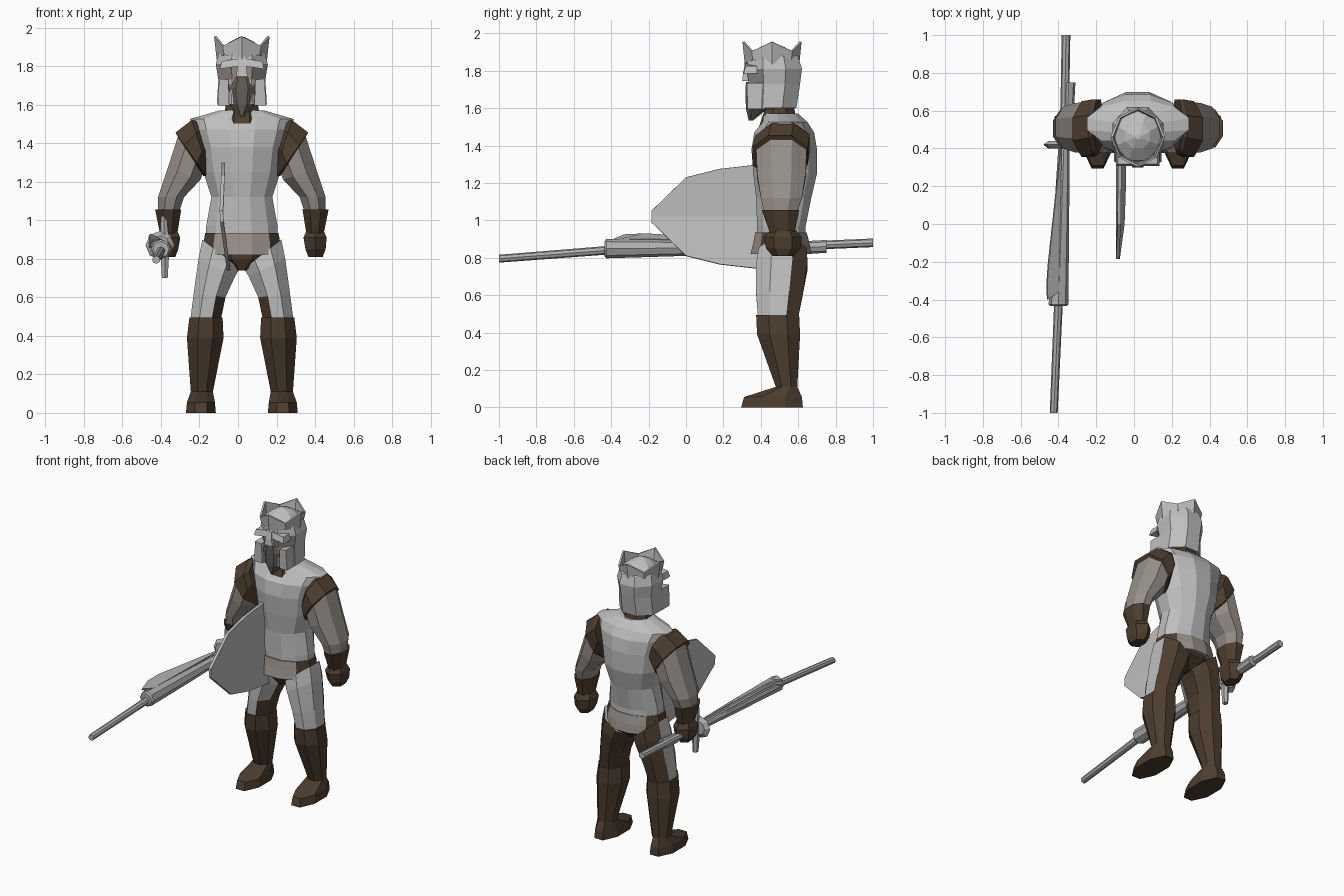
import bpy, bmesh
from math import cos, sin, pi
from mathutils import Vector

if "Cube" in bpy.data.objects:
    bpy.data.objects.remove(bpy.data.objects["Cube"])

CX = 0.02  # body centre line


def material(name, rgb):
    m = bpy.data.materials.new(name)
    m.use_nodes = True
    m.diffuse_color = (*rgb, 1)
    m.node_tree.nodes["Principled BSDF"].inputs["Base Color"].default_value = (*rgb, 1)
    return m


ARMOUR = material("pale armour", (0.52, 0.52, 0.52))
CLOTH = material("taupe cloth", (0.31, 0.28, 0.255))
LEATHER = material("brown leather", (0.075, 0.047, 0.028))
BEARD = material("dark beard", (0.13, 0.115, 0.1))
STEEL = material("weapon steel", (0.43, 0.43, 0.43))


def finish(name, bm, mats, rule=None, thick=0):
    """Turn a bmesh into a flat shaded object, colouring faces by a rule."""
    bmesh.ops.recalc_face_normals(bm, faces=bm.faces)
    bm.normal_update()
    if rule:
        for f in bm.faces:
            f.material_index = rule(f.calc_center_median(), f.normal)
    me = bpy.data.meshes.new(name)
    bm.to_mesh(me)
    bm.free()
    ob = bpy.data.objects.new(name, me)
    bpy.context.collection.objects.link(ob)
    for m in mats:
        me.materials.append(m)
    if thick:
        mod = ob.modifiers.new("thickness", "SOLIDIFY")
        mod.thickness, mod.offset = thick, 0
    return ob


def skin(bm, loops):
    for a, b in zip(loops, loops[1:]):
        for i in range(len(a)):
            j = (i + 1) % len(a)
            bm.faces.new((a[i], a[j], b[j], b[i]))
    bm.faces.new(loops[0])
    bm.faces.new(loops[-1])


def loft(name, rings, mats, n=8, side=1, rule=None):
    """Rings are (x0, z0, x1, z1, y0, y1): ends of a slanted section plus its depth."""
    bm = bmesh.new()
    loops = []
    k = 1 / cos(pi / n)
    for x0, z0, x1, z1, y0, y1 in rings:
        loop = []
        for i in range(n):
            t = 2 * pi * (i + 0.5) / n
            u, v = 0.5 + 0.5 * k * cos(t), 0.5 + 0.5 * k * sin(t)
            loop.append(bm.verts.new((CX + side * (x0 + (x1 - x0) * u),
                                      y0 + (y1 - y0) * v, z0 + (z1 - z0) * u)))
        loops.append(loop)
    skin(bm, loops)
    return finish(name, bm, mats, rule)


def stack(name, rows, mats, n=8, rule=None):
    """Level symmetric sections: (height, half width, front, back)."""
    return loft(name, [(-w, z, w, z, a, b) for z, w, a, b in rows], mats, n, 1, rule)


def rod(name, stations, mat, n=8):
    """Tube through (x, y, z, radius) stations running along y."""
    bm = bmesh.new()
    loops = [[bm.verts.new((x + r * cos(2 * pi * i / n), y, z + r * sin(2 * pi * i / n)))
              for i in range(n)] for x, y, z, r in stations]
    skin(bm, loops)
    return finish(name, bm, [mat])


def plate(name, polys, mat, thick):
    bm = bmesh.new()
    for p in polys:
        bm.faces.new([bm.verts.new(q) for q in p])
    bmesh.ops.remove_doubles(bm, verts=bm.verts, dist=0.001)
    return finish(name, bm, [mat], thick=thick)


# Torso, collar, belt and hips
stack("torso", [(0.88, .185, .38, .64), (0.97, .185, .38, .64), (1.12, .158, .375, .67),
                (1.25, .20, .36, .70), (1.38, .22, .35, .70), (1.47, .25, .365, .685),
                (1.525, .27, .41, .65), (1.57, .115, .42, .60)], [ARMOUR], 12)
stack("neck", [(1.50, .10, .39, .60), (1.59, .085, .42, .58), (1.70, .085, .40, .57)], [LEATHER])
stack("belt", [(0.82, .20, .345, .67), (0.88, .20, .36, .66), (0.935, .19, .37, .645)],
      [CLOTH, LEATHER], 12, lambda c, n: int(abs(c.x - CX) > .155))
stack("hips", [(0.74, .03, .43, .56), (0.80, .13, .40, .64), (0.90, .185, .39, .64)], [LEATHER])

for side, label in ((1, "left_"), (-1, "right_")):
    # Arm with shoulder band, sleeve, cuff and fist
    loft(label + "shoulder_band", [(.18, 1.33, .235, 1.515, .40, .66),
                                   (.185, 1.29, .26, 1.52, .37, .66),
                                   (.185, 1.23, .345, 1.455, .355, .65),
                                   (.20, 1.23, .33, 1.43, .38, .64)], [LEATHER], 8, side)
    loft(label + "sleeve", [(.20, 1.25, .33, 1.44, .375, .645), (.215, 1.21, .385, 1.27, .38, .64),
                            (.30, 1.12, .435, 1.12, .40, .62), (.33, 1.03, .435, 1.03, .42, .59)],
         [CLOTH], 8, side)
    loft(label + "cuff", [(.315, 1.055, .45, 1.055, .405, .605), (.335, .93, .425, .93, .45, .58)],
         [LEATHER], 8, side)
    loft(label + "fist", [(.335, .945, .425, .945, .46, .58), (.32, .91, .44, .91, .43, .605),
                          (.33, .85, .435, .85, .44, .60), (.345, .81, .42, .81, .47, .57)],
         [LEATHER], 6, side)
    # Leg: plated in front and outside, leather behind and inside
    loft(label + "thigh", [(.01, .75, .205, .90, .39, .645), (.035, .71, .225, .80, .375, .65),
                           (.085, .60, .25, .62, .375, .625), (.11, .48, .268, .48, .385, .60)],
         [ARMOUR, LEATHER], 8, side,
         lambda c, n, s=side: int(n.y > .3 or (s * n.x < -.8)))
    loft(label + "boot", [(.10, .495, .272, .495, .375, .605), (.095, .39, .285, .39, .38, .61),
                          (.15, .11, .265, .11, .48, .595), (.14, .055, .285, .055, .31, .62),
                          (.135, .0, .29, .0, .295, .625)], [LEATHER], 8, side)

# Helmet with an open face band
stack("helmet", [(1.60, .13, .335, .59), (1.73, .122, .335, .61), (1.81, .135, .325, .62),
                 (1.875, .118, .335, .60), (1.925, .065, .40, .53), (1.95, .015, .45, .47)],
      [ARMOUR, CLOTH], 8,
      lambda c, n: int(1.73 < c.z < 1.81 and c.y < .40))

# Crown: a flaring rim rising to four points
bm = bmesh.new()
low, high = [], []
for i in range(8):
    a = i * pi / 4
    peak = i % 2 == 0
    r = 1 if peak else .98
    low.append(bm.verts.new((CX + .125 * cos(a), .46 + .14 * sin(a), 1.835 if peak else 1.86)))
    high.append(bm.verts.new((CX + .138 * r * cos(a), .46 + .152 * r * sin(a),
                              1.955 if peak else 1.905)))
for i in range(8):
    j = (i + 1) % 8
    bm.faces.new((low[i], low[j], high[j], high[i]))
finish("crown_rim", bm, [ARMOUR], thick=.012)

# Beard, nose guard and brow plates
stack("beard", [(1.535, .008, .335, .36), (1.60, .062, .32, .44), (1.69, .078, .318, .44),
                (1.74, .05, .32, .44)], [BEARD])
stack("nose_guard", [(1.745, .03, .30, .36), (1.79, .024, .305, .36), (1.85, .016, .318, .36)],
      [ARMOUR], 4)
for side, label in ((1, "left_"), (-1, "right_")):
    loft(label + "brow", [(.01, 1.80, .115, 1.785, .308, .38), (.015, 1.84, .105, 1.825, .318, .38)],
         [ARMOUR], 4, side)
    loft(label + "cheek_guard", [(.065, 1.595, .125, 1.595, .33, .42),
                                 (.07, 1.73, .118, 1.735, .325, .42)], [ARMOUR], 4, side)

# Upright shield blade, folded along its middle
front = [(.40, .28), (.18, .255), (.0, .21), (-.185, .03)]
mid = [(-.085, -.185, 1.02), (-.085, .40, 1.02)]
upper = [(-.088 + .045 * h, y, 1.02 + h) for y, h in front]
lower = [(-.088 + .14 * h, y, 1.02 - h) for y, h in front]
plate("shield", [upper + mid, lower + mid], ARMOUR, .018)

# Long weapon: thin barrel, tapering sleeve, tail rod and collar
rod("weapon_barrel", [(-.425, -1, .795, .021), (-.40, -.42, .84, .023)], STEEL)
rod("weapon_sleeve", [(-.40, -.435, .848, .042), (-.40, -.425, .849, .052),
                      (-.385, .0, .852, .042), (-.37, .45, .855, .028)], STEEL)
rod("weapon_tail", [(-.37, .42, .855, .023), (-.36, 1, .88, .023)], STEEL)
rod("weapon_collar", [(-.35, .62, .855, .033), (-.345, .75, .86, .035)], STEEL)

# Side fins and the upright guard ahead of the fist
for name, dz in (("upper_fin", .03), ("lower_fin", .0)):
    plate(name, [[(-.385, .43, .86 + dz), (-.455, -.22, .895 + dz), (-.462, -.33, .89 + dz),
                  (-.458, -.40, .86 + dz), (-.40, -.36, .865 + dz)]], STEEL, .012)
rod("guard_disc", [(-.405, .40, .87, .05), (-.405, .42, .87, .075), (-.40, .44, .87, .05)], STEEL)
loft("guard_bar", [(.385, .70, .415, .70, .42, .455), (.375, .87, .425, .87, .41, .46),
                   (.39, 1.02, .42, 1.02, .42, .455)], [STEEL], 6, -1)
